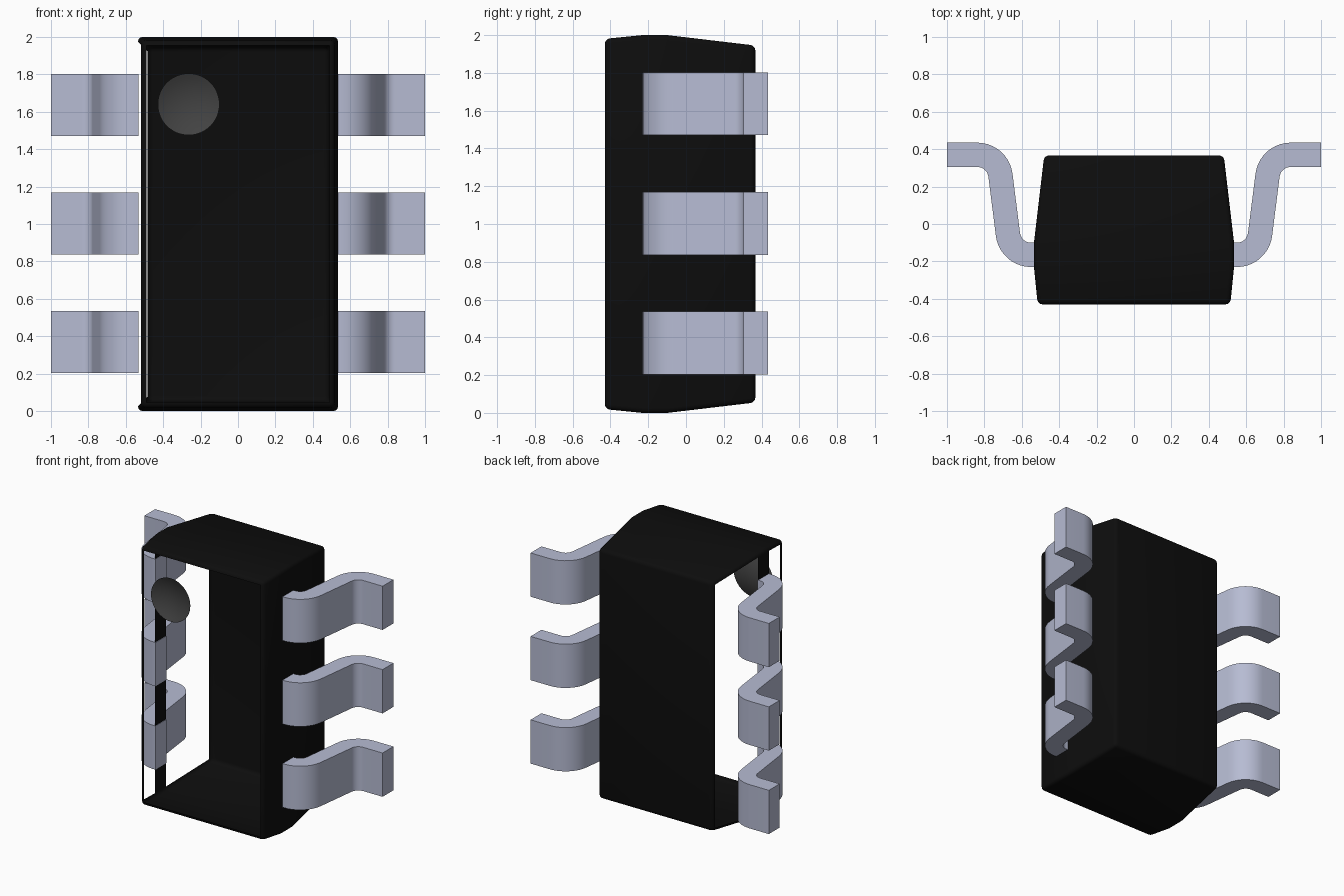
import bpy, bmesh
from math import sin, cos, asin, radians, pi
from mathutils import Vector

cube = bpy.data.objects.get("Cube")
if cube:
    bpy.data.objects.remove(cube, do_unlink=True)


def material(name, rgb):
    mat = bpy.data.materials.new(name)
    mat.use_nodes = True
    mat.diffuse_color = (*rgb, 1)
    mat.node_tree.nodes["Principled BSDF"].inputs["Base Color"].default_value = (*rgb, 1)
    return mat


def finish(bm, name, mat, angle=32):
    mesh = bpy.data.meshes.new(name)
    bm.to_mesh(mesh)
    bm.free()
    mesh.materials.append(mat)
    mesh.shade_smooth()
    mesh.set_sharp_from_angle(angle=radians(angle))
    obj = bpy.data.objects.new(name, mesh)
    bpy.context.collection.objects.link(obj)
    return obj


black = material("black plastic", (0.004, 0.004, 0.004))
grey = material("dark grey", (0.055, 0.055, 0.055))
metal = material("pale blue metal", (0.47, 0.50, 0.65))

# Body: tapered rings stacked from front to back
SEAM_FRONT, SEAM_BACK = -0.23, -0.10
RINGS = [(-0.43, 0.02), (SEAM_FRONT, 0), (SEAM_BACK, 0), (0.367, 0.055)]  # depth, inset
bm = bmesh.new()
loops = []
for y, inset in RINGS:
    hx, hz = 0.535 - inset, 1 - inset
    loops.append([bm.verts.new((sx * hx, y, 1 + sz * hz))
                  for sx, sz in ((-1, -1), (1, -1), (1, 1), (-1, 1))])
for a, b in zip(loops, loops[1:]):
    for i in range(4):
        j = (i + 1) % 4
        bm.faces.new((a[i], a[j], b[j], b[i]))
bm.faces.new(loops[0])
bm.faces.new(loops[-1])
bmesh.ops.recalc_face_normals(bm, faces=bm.faces)

# Round the corners and both rims, but keep the seam edges crisp
seam = set(loops[1] + loops[2])
hard = [e for e in bm.edges
        if not (e.verts[0] in seam and e.verts[1] in seam
                and abs(e.verts[0].co.y - e.verts[1].co.y) < 0.01)]
bmesh.ops.bevel(bm, geom=hard, offset=0.026, segments=3, profile=0.5, affect='EDGES')
bm.normal_update()

# Open the front panel and the two sloped panels of the right side
openings = []
for f in bm.faces:
    y = f.calc_center_median().y
    front = f.normal.y < -0.98
    side = f.normal.x < -0.95 and not SEAM_FRONT < y < SEAM_BACK
    if f.calc_area() > 0.12 and (front or side):
        openings.append(f)
bmesh.ops.delete(bm, geom=openings, context='FACES')
finish(bm, "package_body", black)

# Shallow dished marker on the front
RADIUS, DEPTH = 0.165, 0.04
sphere_r = (RADIUS ** 2 + DEPTH ** 2) / (2 * DEPTH)
edge = asin(RADIUS / sphere_r)
bm = bmesh.new()
centre = Vector((-0.264, -0.43 + DEPTH - sphere_r, 1.64))
arc = [bm.verts.new(centre + sphere_r * Vector((sin(edge * i / 6), cos(edge * i / 6), 0)))
       for i in range(7)]
wire = [bm.edges.new(pair) for pair in zip(arc, arc[1:])]
bmesh.ops.spin(bm, geom=arc + wire, cent=centre, axis=(0, 1, 0), angle=2 * pi, steps=48)
bmesh.ops.remove_doubles(bm, verts=bm.verts, dist=0.0005)
bm.normal_update()
bmesh.ops.reverse_faces(bm, faces=[f for f in bm.faces if f.normal.y > 0])
finish(bm, "marker_dish", grey)

# Leads: S-shaped flat strips
TURN, STEPS = radians(82.6), 10
LOW, HIGH = Vector((0.55, -0.04)), Vector((0.838, 0.245))
INNER, OUTER = 0.06, 0.19


def lead_side(y_start, low_r, high_r, y_end):
    """One edge of the lead, from the body to the tip."""
    angles = [TURN * i / STEPS for i in range(STEPS + 1)]
    pts = [Vector((0.532, y_start))]
    pts += [LOW + low_r * Vector((sin(a), -cos(a))) for a in angles]
    pts += [HIGH + high_r * Vector((-sin(a), cos(a))) for a in reversed(angles)]
    return pts + [Vector((1, y_end))]


def lead(name, side, z, half=0.166):
    bm = bmesh.new()
    rows = []
    for a, b in zip(lead_side(SEAM_FRONT, OUTER, INNER, 0.305),
                    lead_side(SEAM_BACK, INNER, OUTER, 0.435)):
        rows.append([bm.verts.new((side * p.x, p.y, z + h))
                     for p, h in ((a, -half), (b, -half), (b, half), (a, half))])
    for r, s in zip(rows, rows[1:]):
        for i in range(4):
            j = (i + 1) % 4
            bm.faces.new((r[i], r[j], s[j], s[i]))
    bm.faces.new(rows[0])
    bm.faces.new(rows[-1])
    bmesh.ops.recalc_face_normals(bm, faces=bm.faces)
    finish(bm, name, metal)


for label, side in (("left", 1), ("right", -1)):
    for level, z in (("lower", 0.37), ("middle", 1.003), ("upper", 1.636)):
        lead(f"{label}_{level}_lead", side, z)
